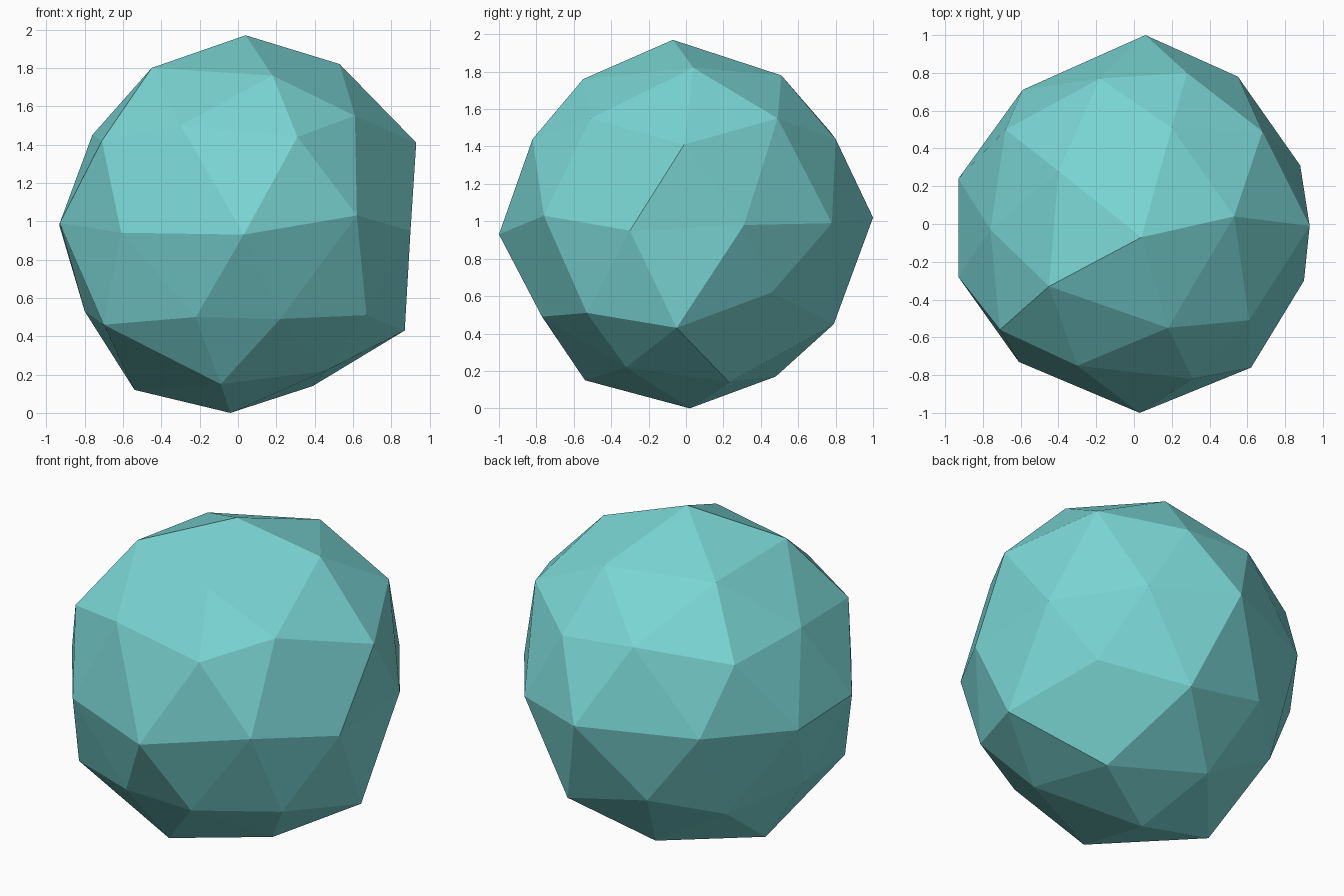
import bpy, bmesh
from mathutils import Vector

if "Cube" in bpy.data.objects:
    bpy.data.objects.remove(bpy.data.objects["Cube"])

# Faceted boulder: a low-poly icosphere whose corners are nudged ring by ring
RINGS = [
    # top and shoulder
    [(.04, -.07, 1.97)],
    [(-.45, -.33, 1.80), (.18, -.55, 1.76), (.53, .04, 1.82), (.20, .51, 1.78), (-.40, .28, 1.75)],
    # upper band
    [(-.30, -.75, 1.50), (.31, -.82, 1.44), (.61, -.51, 1.55), (.93, -.01, 1.41), (.68, .49, 1.55),
     (.28, .80, 1.44), (-.18, .77, 1.48), (-.68, .50, 1.40), (-.76, -.03, 1.45), (-.71, -.56, 1.42)],
    # waist
    [(.03, -1.0, .93), (.62, -.76, 1.03), (.90, -.30, .95), (.88, .31, .98), (.55, .78, .99),
     (.06, 1.0, 1.02), (-.59, .71, 1.0), (-.93, .24, .97), (-.93, -.28, .99), (-.61, -.73, .94)],
    # lower band
    [(-.22, -.77, .50), (.22, -.77, .49), (.67, -.53, .51), (.87, -.05, .43), (.65, .46, .62),
     (.25, .79, .45), (-.27, .76, .56), (-.60, .46, .45), (-.80, -.01, .53), (-.70, -.54, .46)],
    # foot and base
    [(-.09, -.54, .15), (.46, -.32, .22), (.39, .23, .14), (-.13, .48, .17), (-.54, 0, .12)],
    [(-.04, .02, 0)],
]
centre = Vector((0, 0, .985))
targets = [Vector(p) for ring in RINGS for p in ring]

bm = bmesh.new()
bmesh.ops.create_icosphere(bm, subdivisions=2, radius=1)

# Pair each corner with its closest free target, nearest pairs first
pairs = sorted(((v.co - (t - centre)).length, v.index, i)
               for v in bm.verts for i, t in enumerate(targets))
bm.verts.ensure_lookup_table()
bm.verts.index_update()
pairs = sorted(((v.co - (t - centre)).length, v.index, i)
               for v in bm.verts for i, t in enumerate(targets))
moved, used = set(), set()
for _, vi, ti in pairs:
    if vi not in moved and ti not in used:
        bm.verts[vi].co = targets[ti]
        moved.add(vi)
        used.add(ti)
bmesh.ops.recalc_face_normals(bm, faces=bm.faces)

mesh = bpy.data.meshes.new("faceted_boulder")
bm.to_mesh(mesh)
bm.free()

# Single flat colour
teal = bpy.data.materials.new("pale_teal")
teal.diffuse_color = (.19, .66, .65, 1)
teal.use_nodes = True
teal.node_tree.nodes["Principled BSDF"].inputs["Base Color"].default_value = teal.diffuse_color
mesh.materials.append(teal)

boulder = bpy.data.objects.new("faceted_boulder", mesh)
bpy.context.collection.objects.link(boulder)
